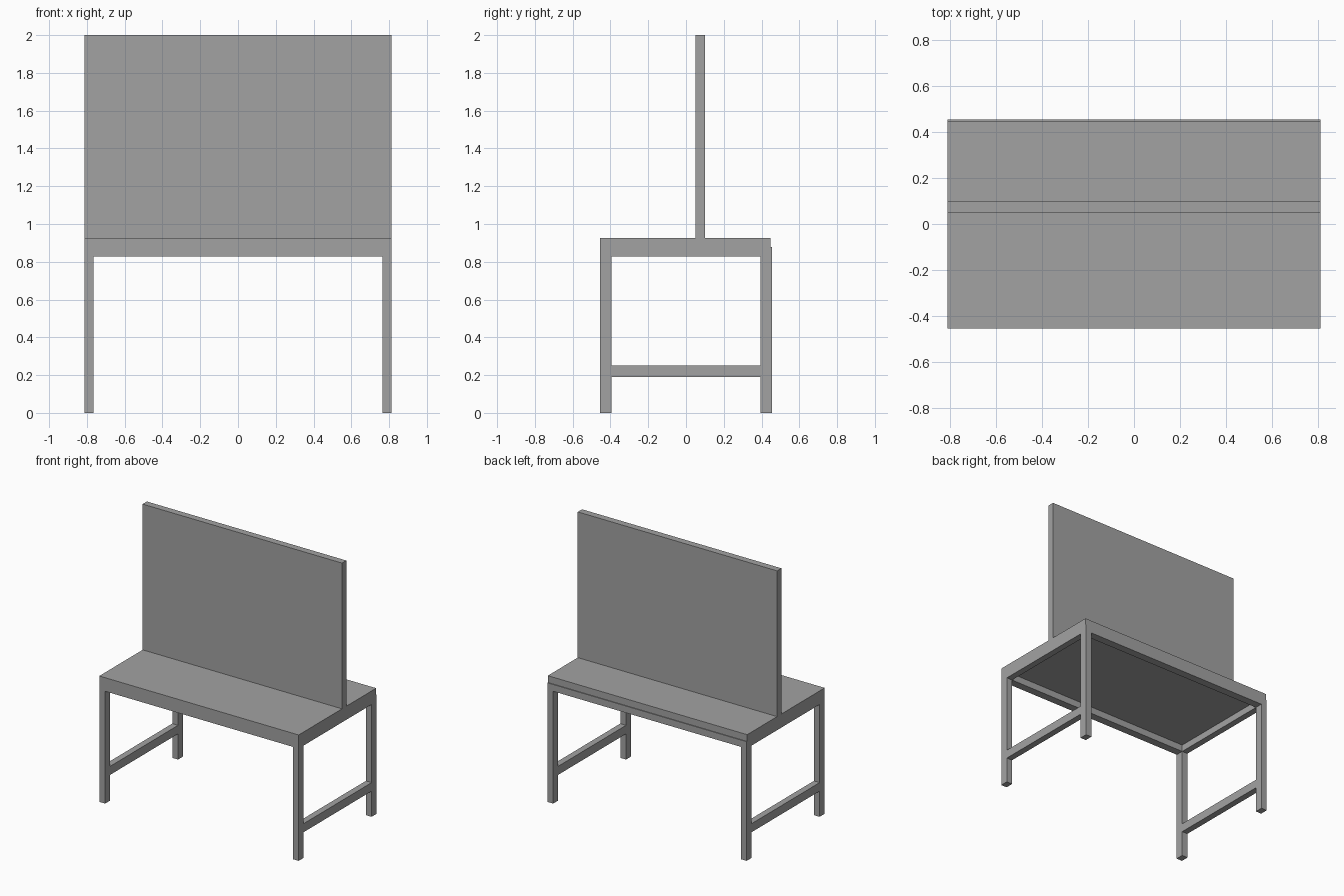
import bpy

if "Cube" in bpy.data.objects:
    bpy.data.objects.remove(bpy.data.objects["Cube"])

X, Y = 0.812, 0.454        # half width and half depth of the frame
LX, LY = 0.047, 0.059      # leg section
RAIL_Z, TOP_Z, DECK_Z = 0.827, 0.877, 0.927

grey = bpy.data.materials.new("dark_grey")
grey.diffuse_color = (0.365, 0.365, 0.365, 1)
grey.use_nodes = True
grey.node_tree.nodes["Principled BSDF"].inputs["Base Color"].default_value = grey.diffuse_color


def box(name, x0, x1, y0, y1, z0, z1):
    bpy.ops.mesh.primitive_cube_add(
        size=1, location=((x0 + x1) / 2, (y0 + y1) / 2, (z0 + z1) / 2))
    ob = bpy.context.object
    ob.name = name
    ob.scale = (x1 - x0, y1 - y0, z1 - z0)
    bpy.ops.object.transform_apply(location=False, rotation=False, scale=True)
    ob.data.materials.append(grey)
    return ob


# Tabletop in two boards, set slightly in from the frame at the back
box("front_tabletop", -X, X, -Y, 0.10, TOP_Z, DECK_Z)
box("back_tabletop", -X, X, 0.10, Y - 0.006, TOP_Z, DECK_Z)

# Upright panel standing on the tabletop
box("upright_panel", -X, X, 0.05, 0.10, DECK_Z, 2.0)

# Legs, side rails and low stretchers on both ends
for side, x0 in (("left", -X), ("right", X - LX)):
    x1 = x0 + LX
    for end, y0 in (("front", -Y), ("back", Y - LY)):
        box(f"{end}_{side}_leg", x0, x1, y0, y0 + LY, 0, TOP_Z)
    box(f"{side}_rail", x0, x1, -Y + LY, Y - LY, RAIL_Z, TOP_Z)
    box(f"{side}_stretcher", x0, x1, -Y + LY, Y - LY, 0.189, 0.252)

# Long rails under the front and back edges
for end, y0 in (("front", -Y), ("back", Y - LY)):
    box(f"{end}_rail", -X + LX, X - LX, y0, y0 + LY, RAIL_Z, TOP_Z)
